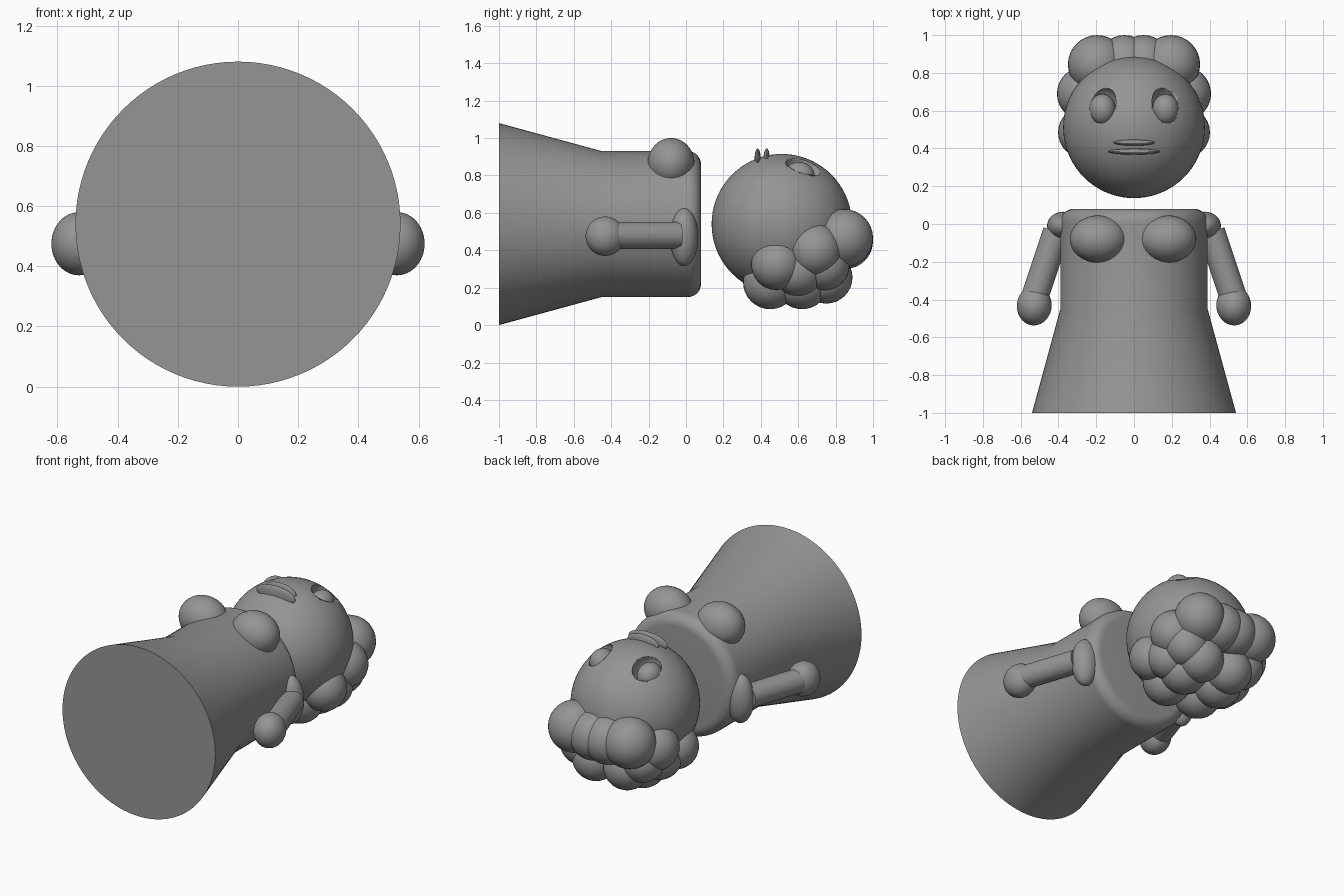
import bpy, bmesh, math
from mathutils import Vector

cube = bpy.data.objects.get("Cube")
if cube:
    bpy.data.objects.remove(cube, do_unlink=True)

GREY = (0.3, 0.3, 0.3, 1.0)
mat = bpy.data.materials.new("plain grey")
mat.use_nodes = True
mat.diffuse_color = GREY
mat.node_tree.nodes["Principled BSDF"].inputs["Base Color"].default_value = GREY


def finish(obj, name, angle=40):
    obj.name = name
    obj.data.materials.clear()
    obj.data.materials.append(mat)
    bpy.ops.object.select_all(action="DESELECT")
    obj.select_set(True)
    bpy.context.view_layer.objects.active = obj
    bpy.ops.object.shade_smooth_by_angle(angle=math.radians(angle))
    return obj


def ellipsoid(name, centre, radii, tilt=0.0, segments=48):
    bpy.ops.mesh.primitive_uv_sphere_add(segments=segments, ring_count=segments // 2,
                                         location=centre, rotation=(0, 0, tilt))
    obj = bpy.context.object
    obj.scale = radii
    bpy.ops.object.transform_apply(location=False, rotation=False, scale=True)
    return finish(obj, name)


def rod(name, start, end, radius):
    a, b = Vector(start), Vector(end)
    bpy.ops.mesh.primitive_cylinder_add(vertices=40, radius=radius, depth=(b - a).length,
                                        location=(a + b) / 2)
    obj = bpy.context.object
    obj.rotation_euler = (b - a).to_track_quat("Z", "Y").to_euler()
    return finish(obj, name)


def lathe(name, profile, location):
    """Revolve (radius, height) points, then lay the axis along +y."""
    bm = bmesh.new()
    verts = [bm.verts.new((r, 0, h)) for r, h in profile]
    edges = [bm.edges.new(pair) for pair in zip(verts, verts[1:])]
    bmesh.ops.spin(bm, geom=verts + edges, cent=(0, 0, 0), axis=(0, 0, 1),
                   angle=math.tau, steps=96, use_merge=False)
    bmesh.ops.remove_doubles(bm, verts=bm.verts, dist=0.0001)
    bmesh.ops.recalc_face_normals(bm, faces=bm.faces)
    mesh = bpy.data.meshes.new(name)
    bm.to_mesh(mesh)
    bm.free()
    obj = bpy.data.objects.new(name, mesh)
    bpy.context.collection.objects.link(obj)
    obj.location = location
    obj.rotation_euler = (-math.pi / 2, 0, 0)
    return finish(obj, name, 30)


# Dress: flared skirt, straight torso, rounded shoulder rim
MID = 0.54
R, TOP, RIM = 0.39, 0.08, 0.07
rim = [(R - RIM + RIM * math.cos(t), TOP - RIM + RIM * math.sin(t))
       for t in (i * math.pi / 16 for i in range(9))]
lathe("dress", [(0, -1), (0.54, -1), (R, -0.45)] + rim + [(0, TOP)], (0, 0, MID))

# Head with eye sockets
head = ellipsoid("head", (0, 0.512, MID), (0.375,) * 3, segments=72)
for side, s in (("left", 1), ("right", -1)):
    socket = ellipsoid(side + "_socket_cutter", (s * 0.165, 0.63, 0.85),
                       (0.073, 0.1, 0.085), s * 0.1)
    cut = head.modifiers.new(side + "_socket", "BOOLEAN")
    cut.operation = "DIFFERENCE"
    cut.object = socket
    socket.hide_render = True
    socket.hide_viewport = True
    ellipsoid(side + "_eye", (s * 0.167, 0.605, 0.797), (0.07, 0.083, 0.075))

# Lips: thin blades standing on the face
ellipsoid("upper_lip", (0, 0.431, 0.895), (0.11, 0.016, 0.05))
ellipsoid("lower_lip", (0, 0.383, 0.89), (0.137, 0.016, 0.054))

# Bust, shoulders, arms and hands
for side, s in (("left", 1), ("right", -1)):
    ellipsoid(side + "_bust", (s * 0.183 - 0.005, -0.08, 0.865), (0.152, 0.125, 0.135))
    ellipsoid(side + "_shoulder", (s * 0.375, -0.01, 0.47), (0.085, 0.075, 0.155))
    rod(side + "_arm", (s * 0.41, -0.04, 0.48), (s * 0.53, -0.4, 0.48), 0.072)
    ellipsoid(side + "_hand", (s * 0.528, -0.432, 0.475), (0.092, 0.105, 0.105), s * 0.1)

# Hair: overlapping curls around the crown and back of the head
curls = [
    (0.195, 0.845, 0.465, 0.155), (0.05, 0.85, 0.45, 0.15),
    (0.265, 0.69, 0.4, 0.143), (0.265, 0.485, 0.325, 0.137),
    (0.12, 0.45, 0.23, 0.145), (0.13, 0.62, 0.23, 0.145),
    (0.11, 0.75, 0.255, 0.14), (0.21, 0.74, 0.32, 0.135),
    (0.23, 0.6, 0.29, 0.135),
]
for number, (x, y, z, r) in enumerate(curls, 1):
    for side, s in (("left", 1), ("right", -1)):
        ellipsoid(f"{side}_hair_curl_{number}", (s * x, y, z), (r,) * 3, segments=32)
